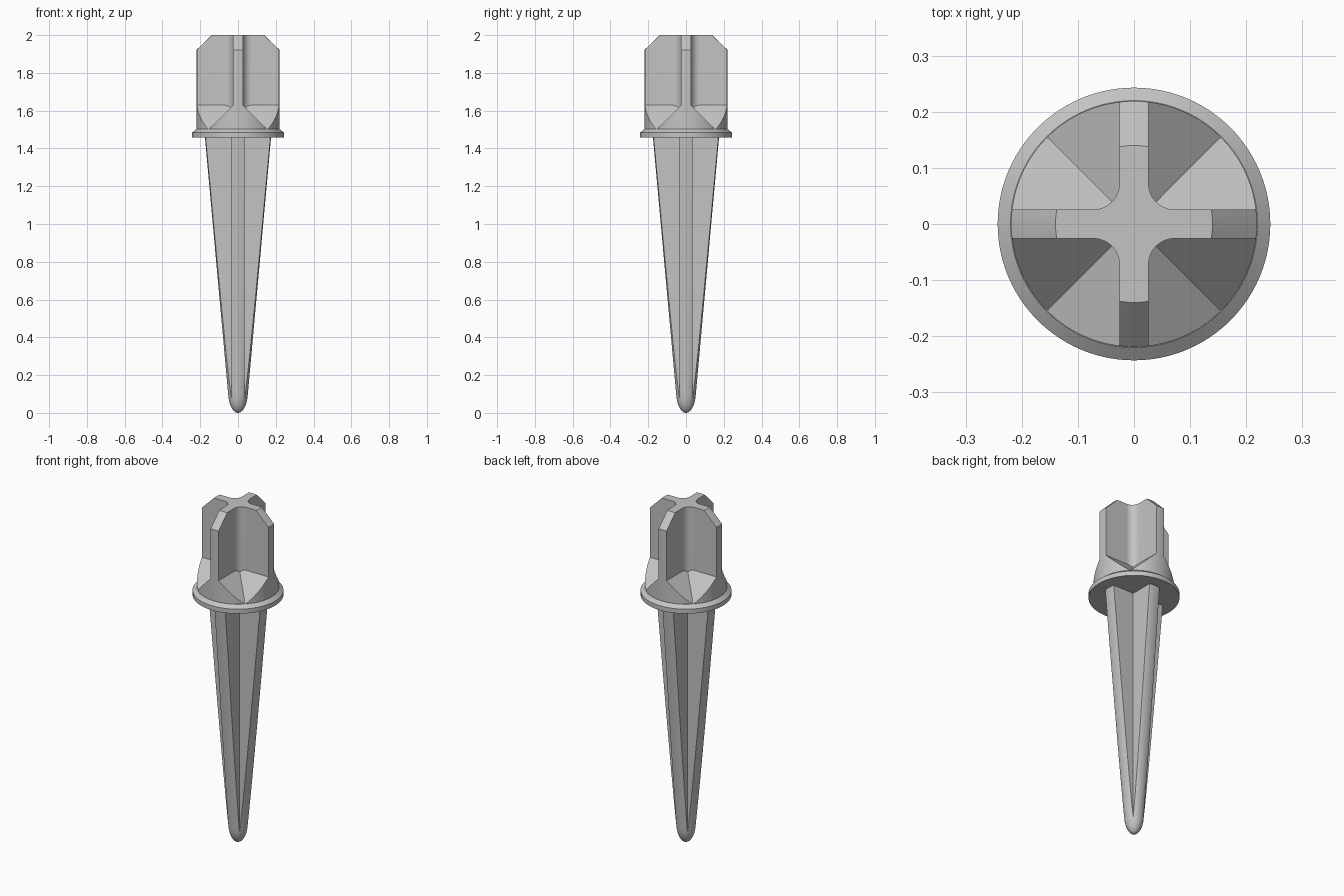
import bpy, bmesh, math

if "Cube" in bpy.data.objects:
    bpy.data.objects.remove(bpy.data.objects["Cube"])

SEG = 96
grey = bpy.data.materials.new("light_grey")
grey.diffuse_color = (0.55, 0.55, 0.55, 1)
grey.use_nodes = True
grey.node_tree.nodes["Principled BSDF"].inputs["Base Color"].default_value = grey.diffuse_color


def make_object(name, bm):
    bmesh.ops.recalc_face_normals(bm, faces=bm.faces[:])
    me = bpy.data.meshes.new(name)
    bm.to_mesh(me)
    bm.free()
    me.materials.append(grey)
    ob = bpy.data.objects.new(name, me)
    bpy.context.collection.objects.link(ob)
    return ob


def lathe(name, profile):
    """Closed solid of revolution from (radius, z) points, bottom to top."""
    bm = bmesh.new()
    rings = []
    for r, z in profile:
        if r == 0:
            rings.append([bm.verts.new((0, 0, z))] * SEG)
        else:
            rings.append([bm.verts.new((r * math.cos(2 * math.pi * i / SEG),
                                        r * math.sin(2 * math.pi * i / SEG), z))
                          for i in range(SEG)])
    for a, b in zip(rings, rings[1:]):
        for i in range(SEG):
            j = (i + 1) % SEG
            quad = list(dict.fromkeys((a[i], a[j], b[j], b[i])))
            bm.faces.new(quad)
    for ring in (rings[0], rings[-1]):
        if ring[0] is not ring[1]:
            bm.faces.new(ring)
    return make_object(name, bm)


def quadrant_cutter(name, outline, floor, top):
    """Four prisms, one per quadrant, with a floor folded along the diagonal.
    outline: points from the y side through the inner corner to the x side."""
    bm = bmesh.new()
    mid = len(outline) // 2
    for q in range(4):
        c, s = round(math.cos(q * math.pi / 2)), round(math.sin(q * math.pi / 2))
        pts = outline + [(0.5, 0.5)]
        rot = [(x * c - y * s, x * s + y * c) for x, y in pts]
        lo = [bm.verts.new((rx, ry, floor(*p))) for (rx, ry), p in zip(rot, pts)]
        hi = [bm.verts.new((rx, ry, top)) for rx, ry in rot]
        n = len(pts)
        for i in range(n):
            j = (i + 1) % n
            bm.faces.new((lo[i], lo[j], hi[j], hi[i]))
        bm.faces.new(hi)
        bm.faces.new(lo[:mid + 1] + [lo[-1]])
        bm.faces.new(lo[mid:])
    ob = make_object(name, bm)
    ob.hide_render = True
    return ob


def cut(target, cutter):
    mod = target.modifiers.new("cut", 'BOOLEAN')
    mod.operation = 'DIFFERENCE'
    mod.solver = 'EXACT'
    mod.object = cutter
    bpy.context.view_layer.objects.active = target
    bpy.ops.object.modifier_apply(modifier=mod.name)
    bpy.data.objects.remove(cutter)


# Tapered shaft with a rounded tip, grooved into a cross section
tip = [(0.052 * math.sin(i * math.pi / 20), 0.11 - 0.11 * math.cos(i * math.pi / 20))
       for i in range(10)]
shaft = lathe("shaft", tip + [(0.053, 0.11), (0.176, 1.47)])
W = 0.035
cut(shaft, quadrant_cutter("shaft_cutter", [(W, 0.5), (W, W), (0.5, W)],
                           lambda x, y: -0.1, 1.6))

# Flange with a chamfered upper edge
flange = lathe("flange", [(0.243, 1.457), (0.243, 1.484), (0.22, 1.502)])

# Cross-shaped head with chamfered top, filleted corners and folded floors
head = lathe("head", [(0.219, 1.49), (0.219, 1.922), (0.14, 2.0)])
H, R = 0.026, 0.046
arc = [(H + R - R * math.cos(a), H + R - R * math.sin(a))
       for a in (i * math.pi / 32 for i in range(17))]
cut(head, quadrant_cutter("head_cutter", [(H, 0.5)] + arc + [(0.5, H)],
                          lambda x, y: 1.655 - min(x, y), 2.2))

# Smooth round surfaces, sharp edges kept
for ob in (shaft, flange, head):
    bpy.ops.object.select_all(action='DESELECT')
    ob.select_set(True)
    bpy.context.view_layer.objects.active = ob
    bpy.ops.object.shade_smooth_by_angle(angle=math.radians(20))
